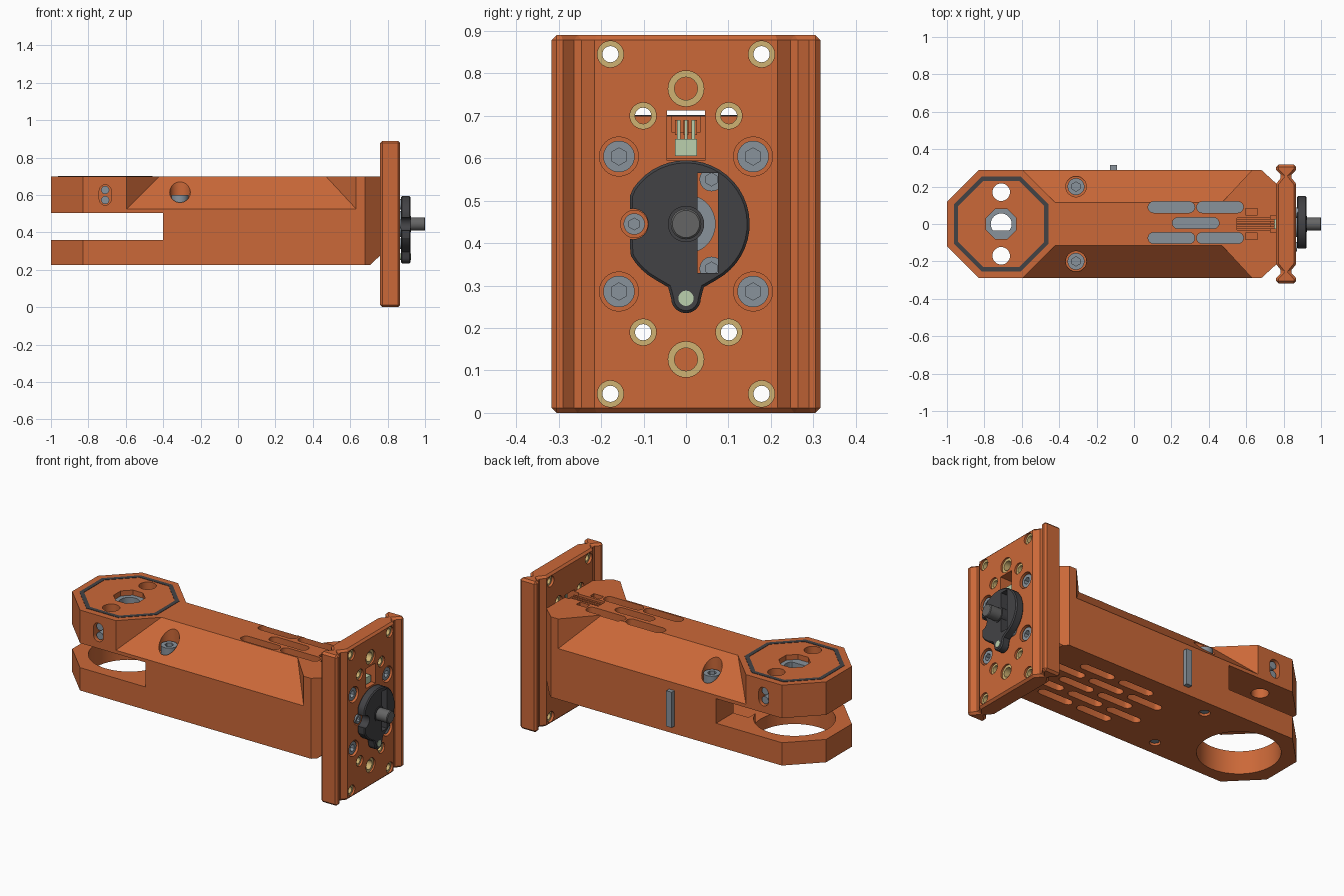
import bpy, bmesh
from math import cos, sin, radians, pi

if "Cube" in bpy.data.objects:
    bpy.data.objects.remove(bpy.data.objects["Cube"])


def material(name, rgb):
    m = bpy.data.materials.new(name)
    m.diffuse_color = (*rgb, 1)
    m.use_nodes = True
    m.node_tree.nodes["Principled BSDF"].inputs["Base Color"].default_value = m.diffuse_color
    return m


ORANGE = material("orange", (0.60, 0.14, 0.04))
DARK = material("dark", (0.055, 0.055, 0.06))
STEEL = material("steel", (0.25, 0.29, 0.33))
BRASS = material("brass", (0.62, 0.45, 0.17))
GREEN = material("pale_green", (0.5, 0.63, 0.42))


# ---- 2D outlines ----
def circle(u, v, r, n=32, turn=0.0):
    return [(u + r * cos(turn + 2 * pi * i / n), v + r * sin(turn + 2 * pi * i / n)) for i in range(n)]


def octagon(u, v, apothem):
    return circle(u, v, apothem / cos(pi / 8), 8, pi / 8)


def rect(u0, u1, v0, v1):
    return [(u0, v0), (u1, v0), (u1, v1), (u0, v1)]


def obround(u0, u1, v, r, n=8):
    right = [(u1 - r + r * cos(-pi / 2 + pi * i / n), v + r * sin(-pi / 2 + pi * i / n)) for i in range(n + 1)]
    left = [(u0 + r + r * cos(pi / 2 + pi * i / n), v + r * sin(pi / 2 + pi * i / n)) for i in range(n + 1)]
    return right + left


# ---- solids: an outline pushed along an axis, then cut ----
def prism(name, pts, axis, lo, hi, mat=None):
    place = {'x': lambda u, v, w: (w, u, v), 'y': lambda u, v, w: (u, w, v), 'z': lambda u, v, w: (u, v, w)}[axis]
    base = lo if callable(lo) else (lambda u, v: lo)
    bm = bmesh.new()
    a = [bm.verts.new(place(u, v, base(u, v))) for u, v in pts]
    b = [bm.verts.new(place(u, v, hi)) for u, v in pts]
    bm.faces.new(a)
    bm.faces.new(b)
    for i in range(len(pts)):
        j = (i + 1) % len(pts)
        bm.faces.new((a[i], a[j], b[j], b[i]))
    bmesh.ops.recalc_face_normals(bm, faces=bm.faces)
    me = bpy.data.meshes.new(name)
    bm.to_mesh(me)
    bm.free()
    if mat:
        me.materials.append(mat)
    ob = bpy.data.objects.new(name, me)
    bpy.context.collection.objects.link(ob)
    return ob


def bake(ob, mod):
    dg = bpy.context.evaluated_depsgraph_get()
    me = bpy.data.meshes.new_from_object(ob.evaluated_get(dg))
    ob.modifiers.remove(mod)
    ob.data = me


def cut(ob, pts, axis, lo, hi):
    cutter = prism("cutter", pts, axis, lo, hi)
    cutter.hide_render = True
    mod = ob.modifiers.new("cut", 'BOOLEAN')
    mod.operation, mod.solver, mod.object = 'DIFFERENCE', 'EXACT', cutter
    bake(ob, mod)
    bpy.data.objects.remove(cutter)


def bevel(ob, width, angle):
    mod = ob.modifiers.new("bevel", 'BEVEL')
    mod.width, mod.segments, mod.limit_method, mod.angle_limit = width, 1, 'ANGLE', radians(angle)
    bake(ob, mod)


def tube(name, outer, inner, axis, lo, hi, mat):
    ob = prism(name, outer, axis, lo, hi, mat)
    cut(ob, inner, axis, lo - 0.01, hi + 0.01)
    return ob


def screw(name, u, v, r, axis, lo, hi):
    ob = prism(name, circle(u, v, r), axis, lo, hi, STEEL)
    cut(ob, circle(u, v, r * 0.55, 6, pi / 6), axis, (lo + hi) / 2, hi + 0.01)


# ---- arm body with forked octagonal head ----
HX = -0.71
half = [(-1, 0.12), (-0.83, 0.29), (0.68, 0.29), (0.762, 0.215)]
body = prism("arm_body", half + [(x, -y) for x, y in reversed(half)], 'z', 0.225, 0.70, ORANGE)
for s in (1, -1):
    # sloping shoulders ending in upright diagonal walls
    trap = [(-0.42, 0.115 * s), (-0.625, 0.32 * s), (0.66, 0.32 * s), (0.47, 0.115 * s)]
    cut(body, trap, 'z', lambda u, v: 0.70 - (abs(v) - 0.115), 0.8)
cut(body, [(0.70, 0.22), (0.78, 0.22), (0.78, 0.295)], 'y', -0.4, 0.4)
cut(body, rect(-1.1, -0.4, 0.36, 0.505), 'y', -0.4, 0.4)
cut(body, circle(HX, 0, 0.22, 48), 'z', 0.2, 0.4)
# hollow inside for the motor
cut(body, rect(-0.13, 0.13, 0.30, 0.50), 'x', -0.5, 0.1)
cut(body, [(-0.22, 0.29), (0.22, 0.29), (0.22, 0.50), (0.125, 0.64), (-0.125, 0.64), (-0.22, 0.50)], 'x', 0.02, 0.70)
# vents on the top and underside
for x, y in ((0.075, 0.09), (0.335, 0.09), (0.075, -0.075), (0.335, -0.075), (0.205, 0.005)):
    cut(body, obround(x, x + 0.25, y, 0.03), 'z', 0.6, 0.75)
for y, xs in ((-0.17, (0.02, 0.28)), (-0.085, (-0.11, 0.15, 0.41)), (0, (0.02, 0.28)),
              (0.085, (-0.11, 0.15, 0.41)), (0.17, (0.02, 0.28))):
    for x in xs:
        cut(body, obround(x, x + 0.22, y, 0.025), 'z', 0.2, 0.27)
# head holes, inlay groove, side slots and shoulder screws
cut(body, octagon(HX, 0, 0.08), 'z', 0.45, 0.75)
groove = tube("head_inlay", octagon(HX, 0, 0.253), octagon(HX, 0, 0.23), 'z', 0.68, 0.702, DARK)
d_hole = [(u, max(v, -0.035)) for u, v in circle(HX, 0, 0.056, 32, 0.02)]
tube("head_nut", octagon(HX, 0, 0.08), d_hole, 'z', 0.55, 0.67, STEEL)
for s in (1, -1):
    cut(body, circle(HX, 0.17 * s, 0.047), 'z', 0.45, 0.75)
    slot = [(HX + v, 0.60 + u) for u, v in obround(-0.055, 0.055, 0, 0.032)]
    cut(body, slot, 'y', *sorted((0.24 * s, 0.35 * s)))
    for z in (0.573, 0.627):
        prism("side_pin", circle(HX, z, 0.022, 20), 'y', 0.235 * s, 0.275 * s, STEEL)
    cut(body, circle(-0.31, 0.20 * s, 0.055), 'z', 0.55, 0.8)
    screw("shoulder_screw", -0.31, 0.20 * s, 0.045, 'z', 0.545, 0.60)
    cut(body, circle(-0.31, 0.20 * s, 0.03, 24), 'z', 0.2, 0.25)
    prism("lower_nut", circle(-0.31, 0.20 * s, 0.026, 6), 'z', 0.235, 0.26, STEEL)
    cut(body, rect(0.595, 0.66, 0.065 * s - 0.018, 0.065 * s + 0.018), 'z', 0.65, 0.75)

# cable channel behind the plate
cut(body, rect(0.55, 0.78, -0.033, 0.033), 'z', 0.66, 0.75)
cut(body, rect(-0.045, 0.045, 0.60, 0.75), 'x', 0.73, 0.8)
for y in (-0.02, 0, 0.02):
    prism("cable_rib", rect(y - 0.006, y + 0.006, 0.655, 0.69), 'x', 0.55, 0.75, ORANGE)

# motor and rear key
prism("motor", [(-0.2, 0.31), (0.2, 0.31), (0.2, 0.48), (0.12, 0.625), (-0.12, 0.625), (-0.2, 0.48)],
      'x', 0.05, 0.69, STEEL)
prism("side_key", rect(-0.128, -0.092, 0.27, 0.48), 'y', 0.27, 0.316, STEEL)

# ---- mounting plate with V grooves down both sides ----
edge = [(0.76, 0.215), (0.792, 0.255), (0.76, 0.29), (0.76, 0.317), (0.867, 0.317), (0.867, 0.29),
        (0.835, 0.255), (0.867, 0.215)]
plate = prism("mounting_plate", edge + [(x, -y) for x, y in reversed(edge)], 'z', 0, 0.89, ORANGE)
bevel(plate, 0.012, 75)
CZ = 0.445
for s in (1, -1):
    for t in (1, -1):
        for y, dz in ((0.178, 0.40), (0.101, 0.255)):
            u, v = y * s, CZ + dz * t
            cut(plate, circle(u, v, 0.031), 'x', 0.7, 0.9)
            tube("insert", circle(u, v, 0.0315), circle(u, v, 0.019), 'x', 0.775, 0.855, BRASS)
        u, v = 0.158 * s, CZ + 0.159 * t
        cut(plate, circle(u, v, 0.046), 'x', 0.81, 0.9)
        screw("plate_screw", u, v, 0.037, 'x', 0.80, 0.858)
    v = CZ + 0.319 * s
    cut(plate, circle(0, v, 0.042), 'x', 0.80, 0.9)
    tube("large_insert", circle(0, v, 0.0425), circle(0, v, 0.027), 'x', 0.80, 0.857, BRASS)
cut(plate, circle(-0.122, CZ, 0.032), 'x', 0.81, 0.9)
screw("side_screw", -0.122, CZ, 0.025, 'x', 0.80, 0.872)
cut(plate, rect(-0.045, 0.045, 0.595, 0.712), 'x', 0.7, 0.9)

# pin connector in the window
prism("connector", rect(-0.026, 0.026, 0.605, 0.645), 'x', 0.75, 0.85, GREEN)
for y in (-0.017, 0, 0.017):
    prism("connector_pin", rect(y - 0.004, y + 0.004, 0.64, 0.69), 'x', 0.79, 0.80, GREEN)

# ---- rotor disc with tail, notch and window ----
arc = [(0.15 * cos(radians(a)), CZ + 0.15 * sin(radians(a))) for a in range(-62, 243, 8)]
tail = [(0.035 * cos(radians(a)), 0.27 + 0.035 * sin(radians(a))) for a in range(180, 361, 15)]
outline = [(max(u, -0.135 + 0.0001 * i), v) for i, (u, v) in enumerate(arc)]
rotor = prism("rotor_disc", outline + [(-0.042, 0.296)] + tail + [(0.042, 0.296)], 'x', 0.872, 0.922, DARK)
bevel(rotor, 0.006, 60)
cut(rotor, circle(-0.125, CZ, 0.036), 'x', 0.86, 0.94)
cut(rotor, rect(0.027, 0.075, 0.33, 0.565), 'x', 0.86, 0.94)
prism("rotor_pin", circle(0, 0.27, 0.018, 24), 'x', 0.86, 0.924, GREEN)
prism("motor_face", circle(0, CZ, 0.07), 'x', 0.86, 0.885, STEEL)
for z in (0.55, 0.34):
    screw("motor_screw", 0.06, z, 0.028, 'x', 0.86, 0.885)
hub = prism("rotor_hub", circle(0, CZ, 0.043), 'x', 0.87, 0.926, DARK)
shaft = prism("output_shaft", circle(0, CZ, 0.036), 'x', 0.70, 1.0, material("shaft_grey", (0.13, 0.13, 0.13)))
bevel(shaft, 0.004, 60)

# smooth the round parts, keep the edges sharp
bpy.ops.object.select_all(action='SELECT')
bpy.context.view_layer.objects.active = body
bpy.ops.object.shade_smooth_by_angle(angle=radians(25))
